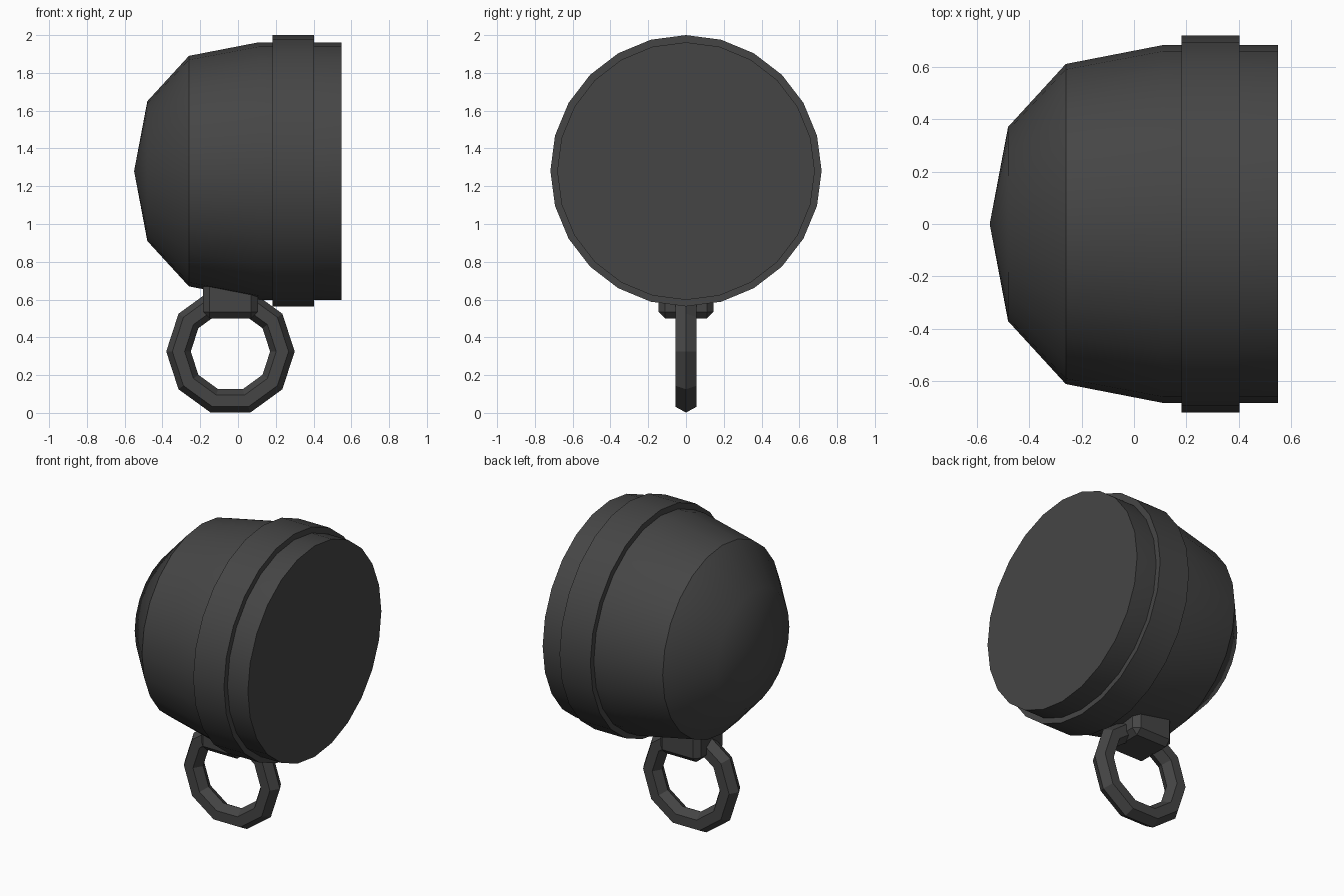
import bpy, bmesh, math
from mathutils import Matrix

if "Cube" in bpy.data.objects:
    bpy.data.objects.remove(bpy.data.objects["Cube"])

dark = bpy.data.materials.new("dark_grey")
dark.diffuse_color = (0.06, 0.06, 0.06, 1)
dark.use_nodes = True
dark.node_tree.nodes["Principled BSDF"].inputs["Base Color"].default_value = dark.diffuse_color


def finish(bm, name, smooth=None):
    bmesh.ops.remove_doubles(bm, verts=bm.verts, dist=1e-5)
    bmesh.ops.recalc_face_normals(bm, faces=bm.faces)
    me = bpy.data.meshes.new(name)
    bm.to_mesh(me)
    bm.free()
    me.materials.append(dark)
    ob = bpy.data.objects.new(name, me)
    bpy.context.collection.objects.link(ob)
    if smooth:
        bpy.ops.object.select_all(action='DESELECT')
        ob.select_set(True)
        bpy.context.view_layer.objects.active = ob
        bpy.ops.object.shade_smooth_by_angle(angle=math.radians(smooth))
    return ob


def lathe_x(name, profile, z, sides=24, smooth=35):
    """Revolve (x, radius) points about a horizontal x axis at height z."""
    bm = bmesh.new()
    rings = []
    for x, r in profile:
        rings.append([bm.verts.new((x, r * math.sin(2 * math.pi * i / sides),
                                    z + r * math.cos(2 * math.pi * i / sides)))
                      for i in range(sides if r else 1)])
    for a, b in zip(rings, rings[1:]):
        for i in range(sides):
            j = (i + 1) % sides
            if len(a) == 1:
                bm.faces.new((a[0], b[j], b[i]))
            else:
                bm.faces.new((a[i], a[j], b[j], b[i]))
    for ring in (rings[0], rings[-1]):
        if len(ring) > 1:
            bm.faces.new(ring)
    return finish(bm, name, smooth)


# Bell-shaped housing and raised collar
lathe_x("housing", [(-0.55, 0), (-0.48, 0.37), (-0.26, 0.61), (0.11, 0.682), (0.548, 0.682)], 1.28)
lathe_x("collar", [(0.182, 0.718), (0.402, 0.718)], 1.282)

# Chamfered mounting block under the housing
bm = bmesh.new()
bmesh.ops.create_cube(bm, size=1, matrix=Matrix.Translation((-0.04, 0, 0.61))
                      @ Matrix.Diagonal((0.29, 0.29, 0.22, 1)))
bmesh.ops.bevel(bm, geom=bm.edges[:], offset=0.035, segments=1, affect='EDGES')
finish(bm, "mount_block")

# Faceted hanging ring with hexagonal section
bm = bmesh.new()
N, M, R, r = 10, 6, 0.275, 0.065
grid = []
for i in range(N):
    a = 2 * math.pi * i / N
    row = []
    for k in range(M):
        b = 2 * math.pi * k / M
        d = R + r * math.cos(b)
        row.append(bm.verts.new((-0.04 + d * math.cos(a), r * math.sin(b), 0.325 + d * math.sin(a))))
    grid.append(row)
for i in range(N):
    for k in range(M):
        p, q, l = grid[i], grid[(i + 1) % N], (k + 1) % M
        bm.faces.new((p[k], q[k], q[l], p[l]))
finish(bm, "hanging_ring")
